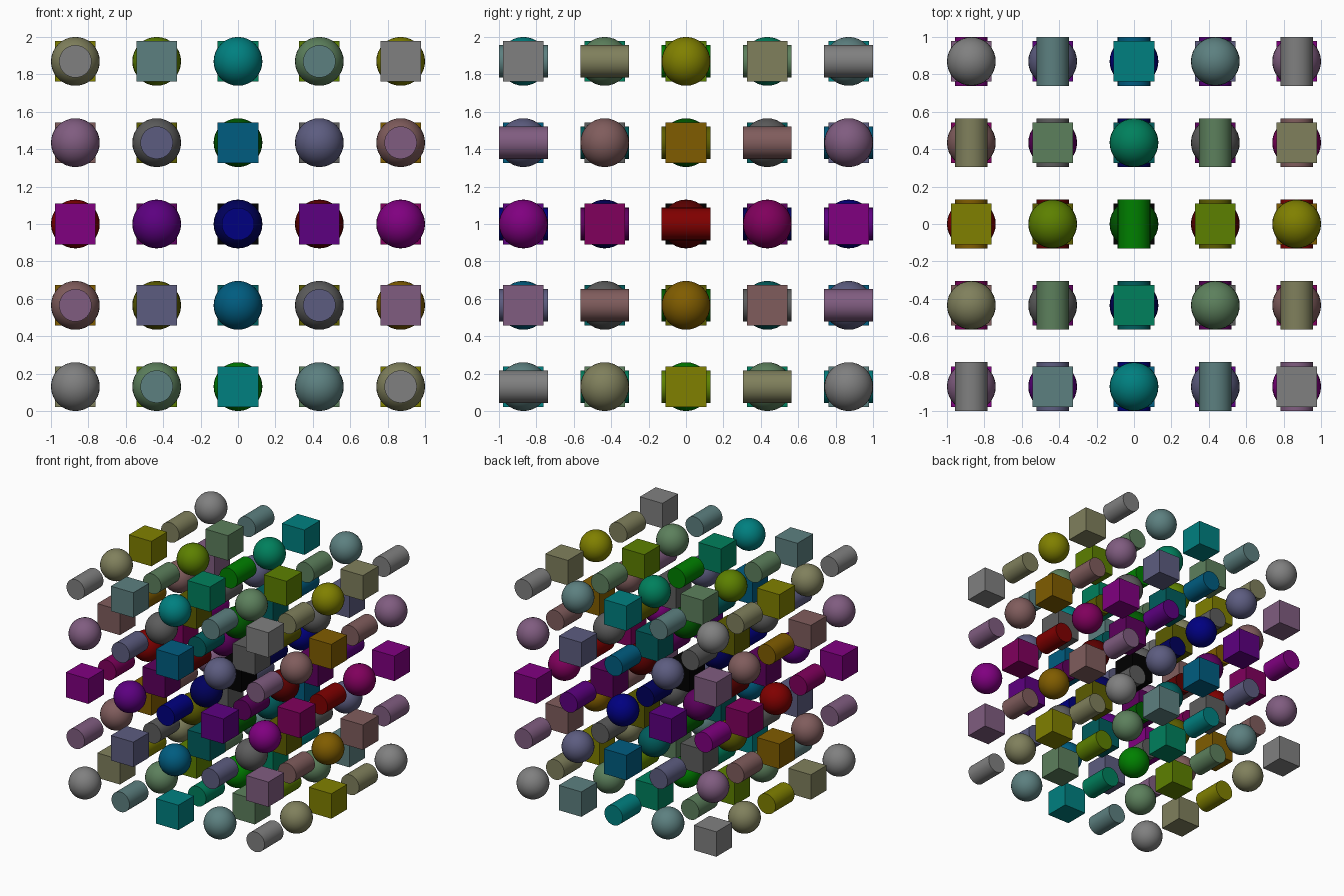
import bpy, bmesh, math
from mathutils import Matrix

if "Cube" in bpy.data.objects:
    bpy.data.objects.remove(bpy.data.objects["Cube"])

N = 5
PITCH = 2 / 4.6             # grid step; shapes are sized relative to it
BALL_R, CUBE, ROD_R = 0.3 * PITCH, 0.5 * PITCH, 0.2 * PITCH
FULL = 0.216                # brightest colour channel


def prototype(name):
    """Mesh for one kind of shape, centred on its origin."""
    bm = bmesh.new()
    if name == "sphere":
        bmesh.ops.create_uvsphere(bm, u_segments=32, v_segments=16, radius=BALL_R)
        for f in bm.faces:
            f.smooth = True
    elif name == "cylinder":    # lies along y
        bmesh.ops.create_cone(bm, cap_ends=True, segments=32, radius1=ROD_R,
                              radius2=ROD_R, depth=2 * BALL_R,
                              matrix=Matrix.Rotation(math.pi / 2, 4, 'X'))
        for f in bm.faces:
            f.smooth = len(f.verts) == 4
    else:
        bmesh.ops.create_cube(bm, size=CUBE)
    me = bpy.data.meshes.new(name)
    bm.to_mesh(me)
    bm.free()
    return me


materials = {}


def material(a, b, c):
    """Colour channels grow with distance from the centre on x, z and y."""
    key = (a, b, c)
    if key not in materials:
        m = bpy.data.materials.new("tint_%d%d%d" % key)
        m.diffuse_color = (*[FULL * v / 2 for v in key], 1)
        m.use_nodes = True
        m.node_tree.nodes["Principled BSDF"].inputs["Base Color"].default_value = m.diffuse_color
        materials[key] = m
    return materials[key]


kinds = ["sphere", "cylinder", "cube"]
meshes = {k: prototype(k) for k in kinds}

# Lattice: the kinds cycle along the diagonals
for i in range(N):
    for j in range(N):
        for k in range(N):
            kind = kinds[(i - j + k) % 3]
            me = meshes[kind].copy()
            me.materials.append(material(abs(i - 2), abs(k - 2), abs(j - 2)))
            ob = bpy.data.objects.new(f"{kind}_{i}{j}{k}", me)
            ob.location = ((i - 2) * PITCH, (j - 2) * PITCH, BALL_R + k * PITCH)
            bpy.context.collection.objects.link(ob)

for me in meshes.values():
    bpy.data.meshes.remove(me)
